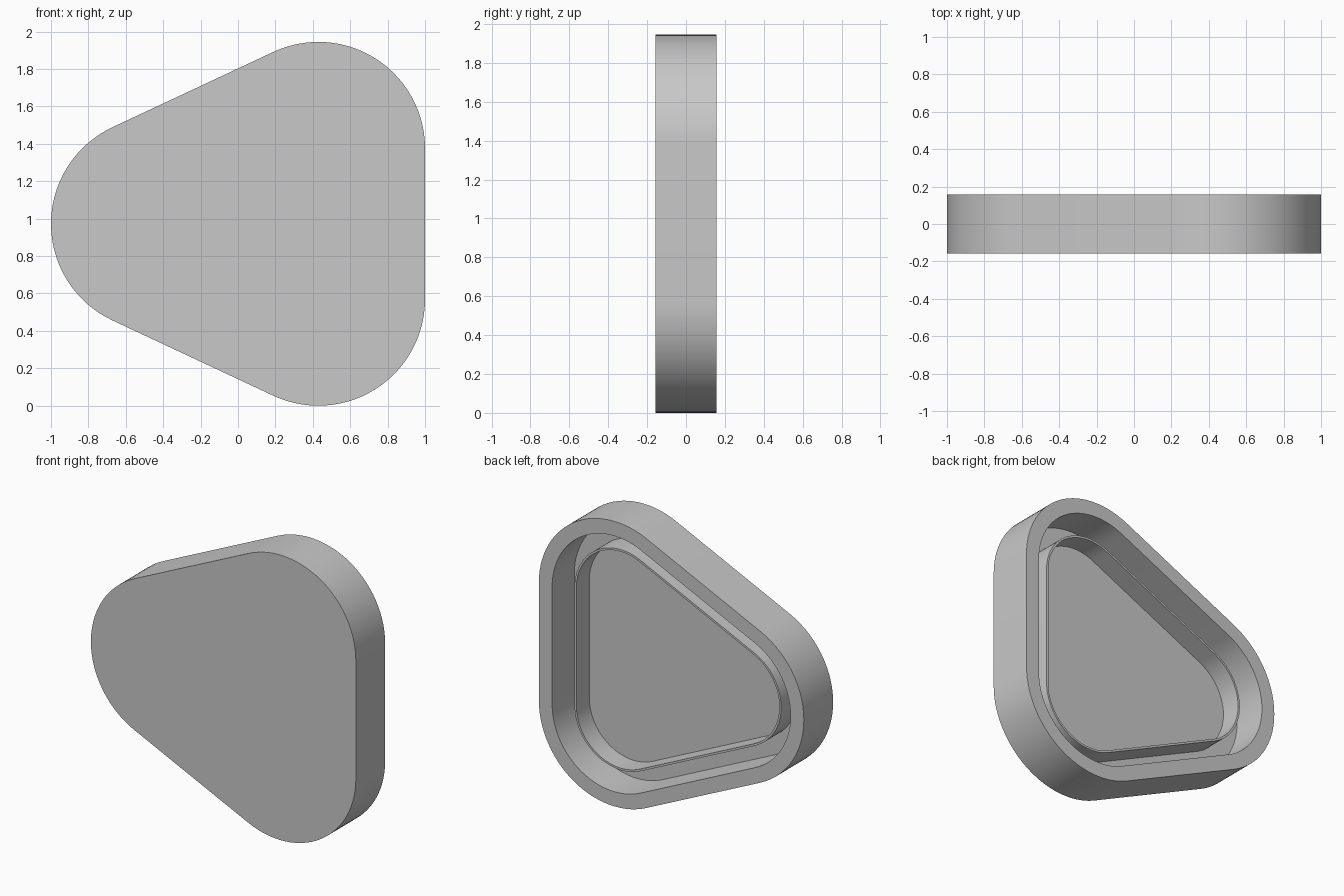
import bpy
import bmesh
import math

old = bpy.data.objects.get("Cube")
if old:
    bpy.data.objects.remove(old, do_unlink=True)

# Single grey material
grey = bpy.data.materials.new("light_grey")
grey.use_nodes = True
colour = (0.58, 0.58, 0.58, 1.0)
grey.diffuse_color = colour
grey.node_tree.nodes["Principled BSDF"].inputs["Base Color"].default_value = colour

# Rounded triangle: corner centres sharing one radius
RADIUS = 0.57
REACH = 0.43
HALF = 0.4025
MID_Z = 0.9725
BACK = 0.158
SEGMENTS = 28
lean = math.pi / 2 + math.atan2(HALF, 2 * REACH)
CORNERS = [
    (REACH, MID_Z + HALF, 0, lean),
    (-REACH, MID_Z, lean, 2 * math.pi - lean),
    (REACH, MID_Z - HALF, 2 * math.pi - lean, 2 * math.pi),
]


def outline(inset):
    """Rounded triangle outline, moved inwards by inset."""
    r = RADIUS - inset
    points = []
    for cx, cz, start, end in CORNERS:
        for i in range(SEGMENTS + 1):
            a = start + (end - start) * i / SEGMENTS
            points.append((cx + r * math.cos(a), cz + r * math.sin(a)))
    return points


def loft(name, section):
    """Closed solid through (inset, y) outlines, capped at both ends."""
    bm = bmesh.new()
    loops = [[bm.verts.new((x, y, z)) for x, z in outline(inset)]
             for inset, y in section]
    for a, b in zip(loops, loops[1:]):
        for i in range(len(a)):
            j = (i + 1) % len(a)
            bm.faces.new((a[i], a[j], b[j], b[i]))
    bm.faces.new(loops[0])
    bm.faces.new(loops[-1])
    bmesh.ops.recalc_face_normals(bm, faces=bm.faces)
    mesh = bpy.data.meshes.new(name)
    bm.to_mesh(mesh)
    bm.free()
    mesh.materials.append(grey)
    obj = bpy.data.objects.new(name, mesh)
    bpy.context.collection.objects.link(obj)
    bpy.ops.object.select_all(action="DESELECT")
    obj.select_set(True)
    bpy.context.view_layer.objects.active = obj
    bpy.ops.object.shade_smooth_by_angle(angle=math.radians(30))
    return obj


# Outer tray: flat front, side wall, back rim and recessed floor
WALL = 0.1
FLOOR = BACK - 0.24
loft("outer_tray", [(0, -BACK), (0, BACK), (WALL, BACK), (WALL, FLOOR)])

# Inner tray: thin lip standing on the floor, with its own raised floor
LIP = 0.22
LIP_INNER = LIP + 0.014
LIP_TOP = BACK - 0.07
loft("inner_lip", [(LIP, FLOOR - 0.02), (LIP, LIP_TOP),
                   (LIP_INNER, LIP_TOP), (LIP_INNER, BACK - 0.21)])
